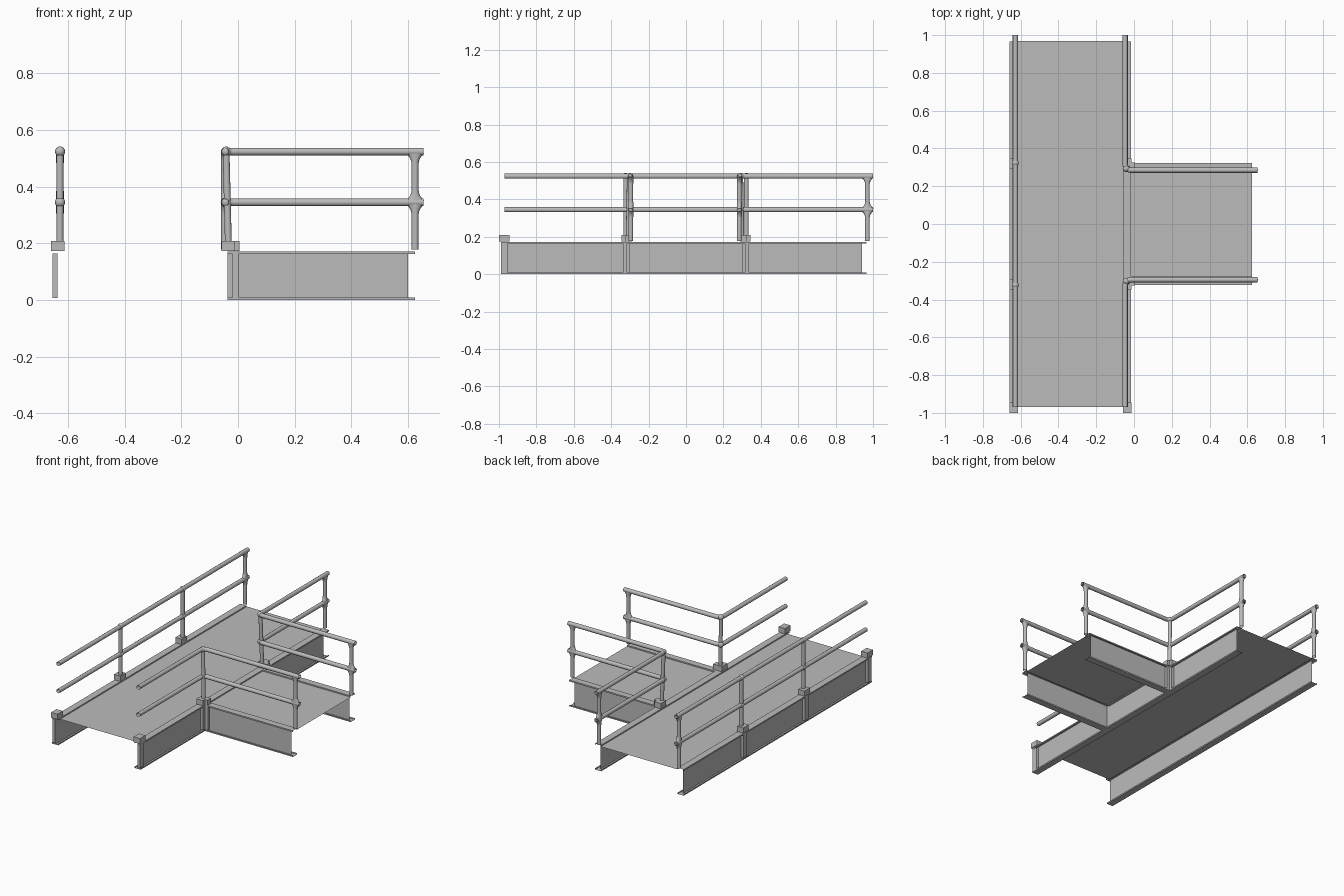
import bpy, bmesh, math
from mathutils import Vector

if "Cube" in bpy.data.objects:
    bpy.data.objects.remove(bpy.data.objects["Cube"])

steel = bpy.data.materials.new("grey_steel")
steel.use_nodes = True
GREY = (0.5, 0.5, 0.5, 1)
steel.diffuse_color = GREY
steel.node_tree.nodes["Principled BSDF"].inputs["Base Color"].default_value = GREY

DECK, TOP = 0.164, 0.172       # deck level, top of the girders
RAILS = (0.345, 0.524)         # handrail heights
R = 0.014                      # tube radius
XL, XR, YB = -0.637, -0.037, 0.3


def finish(name, bm, smooth=False):
    mesh = bpy.data.meshes.new(name)
    bm.to_mesh(mesh)
    bm.free()
    mesh.materials.append(steel)
    ob = bpy.data.objects.new(name, mesh)
    bpy.context.collection.objects.link(ob)
    if smooth:
        for p in mesh.polygons:
            p.use_smooth = True
    return ob


def quad(bm, *pts):
    bm.faces.new([bm.verts.new(p) for p in pts])


def box(name, lo, hi):
    bm = bmesh.new()
    bmesh.ops.create_cube(bm, size=1)
    lo, hi = Vector(lo), Vector(hi)
    for v in bm.verts:
        v.co = (lo + hi) / 2 + v.co * (hi - lo)
    return finish(name, bm)


def deck(name, x0, x1, y0, y1):
    bm = bmesh.new()
    quad(bm, (x0, y0, DECK), (x1, y0, DECK), (x1, y1, DECK), (x0, y1, DECK))
    finish(name, bm)


def girder(name, start, end, centre, axis, web_start, web_end):
    """Sheet I-girder: a web and two lipped flanges."""
    bm = bmesh.new()

    def strip(a, b, s, e):
        pts = [(s, *a), (e, *a), (e, *b), (s, *b)]
        if axis == "y":
            pts = [(o + centre, l, z) for l, o, z in pts]
        else:
            pts = [(l, o + centre, z) for l, o, z in pts]
        quad(bm, *pts)

    w, lip = 0.022, 0.009
    strip((0, 0), (0, TOP), web_start, web_end)
    for z, dz in ((0, lip), (TOP, -lip)):
        strip((-w, z), (w, z), start, end)
        for side in (-w, w):
            strip((side, z), (side, z + dz), start, end)
    finish(name, bm)


def tube(name, pts, radius=R):
    curve = bpy.data.curves.new(name, "CURVE")
    curve.dimensions = "3D"
    curve.bevel_depth = radius
    curve.bevel_resolution = 3
    spline = curve.splines.new("POLY")
    spline.points.add(len(pts) - 1)
    for p, co in zip(spline.points, pts):
        p.co = (*co, 1)
    curve.materials.append(steel)
    ob = bpy.data.objects.new(name, curve)
    bpy.context.collection.objects.link(ob)


def joint(name, x, y, z):
    bm = bmesh.new()
    bmesh.ops.create_uvsphere(bm, u_segments=12, v_segments=8, radius=0.018)
    bmesh.ops.translate(bm, vec=(x, y, z), verts=bm.verts)
    finish(name, bm, True)


def flare(name, x, y, z, axis, direction):
    """Tee fitting that sweeps from the rail into the post."""
    bm = bmesh.new()
    rings = []
    for i in range(5):
        t = i / 4
        wide = 0.013 + 0.019 * (1 - t) ** 2
        ring = []
        for k in range(12):
            a = k * math.tau / 12
            along, across = wide * math.cos(a), 0.0135 * math.sin(a)
            dx, dy = (along, across) if axis == "x" else (across, along)
            ring.append(bm.verts.new((x + dx, y + dy, z + direction * (0.007 + 0.033 * t))))
        rings.append(ring)
    for a, b in zip(rings, rings[1:]):
        for k in range(12):
            bm.faces.new((a[k - 1], a[k], b[k], b[k - 1]))
    bmesh.ops.recalc_face_normals(bm, faces=bm.faces)
    finish(name, bm, True)


def end_post(name, x, y, axis):
    tube(name, [(x, y, 0.178), (x, y, RAILS[1])], 0.0125)
    flare(name + "_top_fitting", x, y, RAILS[1], axis, -1)
    for d in (-1, 1):
        flare(name + "_middle_fitting", x, y, RAILS[0], axis, d)


# Decks
deck("main_deck", XL + 0.022, XR - 0.022, -0.97, 0.97)
deck("branch_deck", XR - 0.022, 0.625, -0.28, 0.28)

# Girders
girder("left_girder", -0.99, 0.965, XL, "y", -0.985, 0.94)
girder("right_girder", -0.99, 0.965, XR, "y", -0.985, 0.94)
for s, word in ((-1, "front"), (1, "back")):
    girder("branch_girder_" + word, XR, 0.625, s * YB, "x", XR, 0.6)

# Post sockets and the stiffeners beneath them
for x, out, word in ((XL, -1, "left"), (XR, 1, "right")):
    for y in (-0.972, -0.318, 0.318):
        box(word + "_socket", (x - 0.022, y - 0.028, 0.174), (x + 0.024, y + 0.028, 0.209))
        a, b = sorted((x, x + out * 0.018))
        box(word + "_stiffener", (a, y - 0.018, 0.008), (b, y + 0.018, 0.165))
for s in (-1, 1):
    a, b = sorted((s * YB, s * (YB + 0.018)))
    box("corner_stiffener", (-0.02, a, 0.008), (0.004, b, 0.165))
    a, b = sorted((s * 0.29, s * 0.325))
    box("corner_socket", (-0.04, a, 0.174), (0.006, b, 0.209))

# Left railing
rx = -0.628
for z in RAILS:
    tube("left_rail", [(rx, -0.97, z), (rx, 1, z)])
for y in (-0.323, 0.323):
    tube("left_post", [(rx, y, 0.2), (rx, y, RAILS[1])], 0.0125)
    for z in RAILS:
        joint("left_joint", rx, y, z)
end_post("left_end_post", rx, 0.97, "y")

# Right railings, turning the corner onto the branch
cx, bend = -0.047, 0.03
for s, y_branch, y_end, word in ((-1, -0.295, -0.97, "front"), (1, 0.285, 1.0, "back")):
    for z in RAILS:
        path = [(cx, y_end, z)]
        for i in range(7):
            a = i * math.pi / 12
            path.append((cx + bend * (1 - math.cos(a)),
                         y_branch + s * bend * (1 - math.sin(a)), z))
        path.append((0.655, y_branch, z))
        tube(word + "_corner_rail", path)
        joint(word + "_corner_joint", -0.042, y_branch + s * 0.008, z)
    tube(word + "_corner_post",
         [(-0.034, y_branch + s * 0.014, 0.2), (-0.042, y_branch + s * 0.008, RAILS[1])], 0.0125)
    end_post(word + "_branch_post", 0.625, y_branch, "x")
end_post("right_end_post", cx, 0.97, "y")
